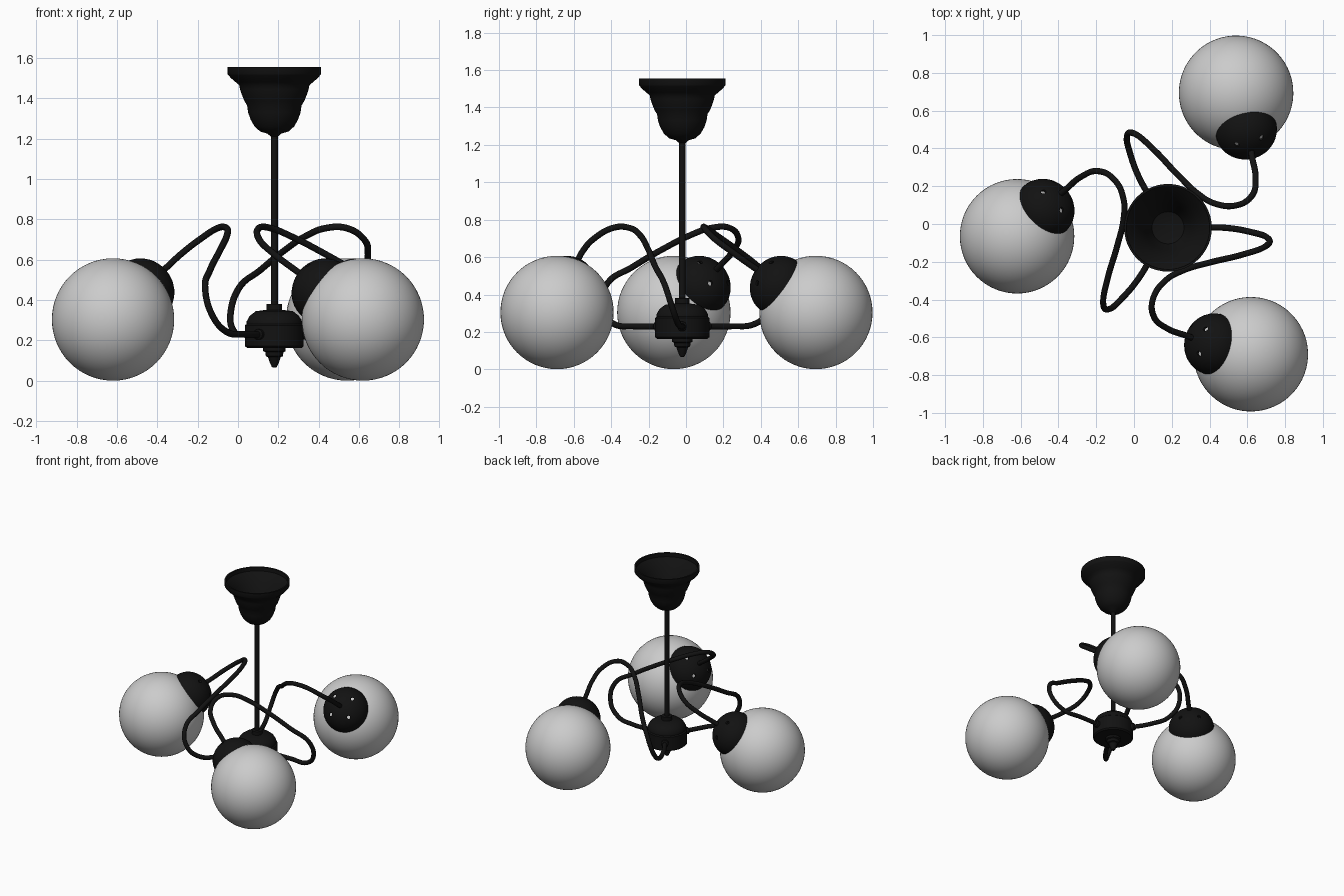
import bpy, bmesh, math
from mathutils import Vector, Matrix

if "Cube" in bpy.data.objects:
    bpy.data.objects.remove(bpy.data.objects["Cube"])

AXIS = Vector((0.18, -0.02, 0))          # vertical axis of the lamp
THIRD = 2 * math.pi / 3

black = bpy.data.materials.new("black_metal")
black.diffuse_color = (0.006, 0.006, 0.006, 1)
black.use_nodes = True
black.node_tree.nodes["Principled BSDF"].inputs["Base Color"].default_value = black.diffuse_color


def add(name, mesh, mat=None, turn=0.0, angle=40):
    ob = bpy.data.objects.new(name, mesh)
    bpy.context.collection.objects.link(ob)
    ob.location = AXIS
    ob.rotation_euler.z = turn
    if mat and not mesh.materials:
        mesh.materials.append(mat)
    bpy.ops.object.select_all(action='DESELECT')
    ob.select_set(True)
    bpy.context.view_layer.objects.active = ob
    bpy.ops.object.shade_smooth_by_angle(angle=math.radians(angle))
    return ob


def lathe(name, profile, segs=48, matrix=Matrix()):
    """Spin an (r, z) profile around z, then place it with matrix."""
    bm = bmesh.new()
    vs = [bm.verts.new((r, 0, z)) for r, z in profile]
    es = [bm.edges.new(p) for p in zip(vs, vs[1:])]
    bmesh.ops.spin(bm, geom=vs + es, cent=(0, 0, 0), axis=(0, 0, 1),
                   angle=2 * math.pi, steps=segs)
    bmesh.ops.remove_doubles(bm, verts=bm.verts, dist=1e-4)
    bmesh.ops.recalc_face_normals(bm, faces=bm.faces)
    bm.transform(matrix)
    me = bpy.data.meshes.new(name)
    bm.to_mesh(me)
    bm.free()
    return me


# Ceiling canopy, a hollow stepped bell
outer = [(.017, 1.21), (.035, 1.225), (.07, 1.235), (.098, 1.26), (.118, 1.295),
         (.13, 1.33), (.135, 1.365), (.148, 1.385), (.162, 1.42), (.17, 1.445),
         (.174, 1.465), (.192, 1.48), (.215, 1.5), (.228, 1.515), (.232, 1.52), (.232, 1.555)]
inner = [(.22, 1.555), (.22, 1.525), (.16, 1.465), (.12, 1.36), (.085, 1.265), (.0, 1.24)]
add("ceiling_canopy", lathe("ceiling_canopy", outer + inner), black)

# Stem
add("stem", lathe("stem", [(0, .34), (.017, .34), (.017, 1.25), (0, 1.25)], 24), black)

# Hub with finial
hub = [(0, .065), (.012, .068), (.022, .09), (.032, .118), (.042, .122), (.045, .142),
       (.055, .147), (.055, .163), (.135, .163), (.145, .172), (.145, .275), (.137, .282),
       (.137, .295), (.122, .322), (.092, .345), (.038, .352), (.038, .38), (0, .382)]
add("hub", lathe("hub", hub), black)

# Arm path, in world positions of the left arm
path = [(.115, -.13, .23), (.03, -.28, .23), (-.06, -.39, .245), (-.13, -.45, .33),
        (-.163, -.42, .46), (-.14, -.29, .545), (-.09, -.12, .645), (-.055, .03, .72),
        (-.055, .13, .755), (-.10, .23, .757), (-.19, .28, .70), (-.28, .25, .63),
        (-.365, .18, .552), (-.42, .135, .505)]
cu = bpy.data.curves.new("arm_path", 'CURVE')
cu.dimensions = '3D'
cu.bevel_depth = .0165
cu.bevel_resolution = 3
cu.resolution_u = 8
cu.use_fill_caps = True
sp = cu.splines.new('BEZIER')
sp.bezier_points.add(len(path) - 1)
for bp, p in zip(sp.bezier_points, path):
    bp.co = Vector(p) - AXIS
    bp.handle_left_type = bp.handle_right_type = 'AUTO'
helper = bpy.data.objects.new("arm_path", cu)
bpy.context.collection.objects.link(helper)
bpy.context.view_layer.update()
arm = bpy.data.meshes.new_from_object(
    helper.evaluated_get(bpy.context.evaluated_depsgraph_get()))
bpy.data.objects.remove(helper)

# Collar where the arm leaves the hub
out = (Vector(path[1]) - Vector(path[0])).normalized()
collar = lathe("collar", [(0, -.02), (.026, -.02), (.026, .035), (.018, .042), (0, .042)], 20,
               Matrix.Translation(Vector(path[0]) - AXIS) @ out.to_track_quat('Z', 'Y').to_matrix().to_4x4())

# Globe shade
globe_pos = Vector((-.799, -.045, .304))
bm = bmesh.new()
bmesh.ops.create_uvsphere(bm, u_segments=64, v_segments=32, radius=.303,
                          matrix=Matrix.Translation(globe_pos))
globe = bpy.data.meshes.new("globe")
bm.to_mesh(globe)
bm.free()

# Domed lamp holder: a thin shell facing up and inward, with vent holes
el, az = math.radians(35), math.radians(45)
tilt = Vector((math.cos(el) * math.cos(az), math.cos(el) * math.sin(az), math.sin(el)))
place = Matrix.Translation(globe_pos) @ tilt.to_track_quat('Z', 'Y').to_matrix().to_4x4()
arc = [math.radians(a) for a in range(0, 91, 9)]
dome = [(.164 * math.cos(a), .25 + .15 * math.sin(a)) for a in arc]
lining = [(.154 * math.cos(a), .25 + .14 * math.sin(a)) for a in reversed(arc)]
dome[-1], lining[0] = (0, .40), (0, .39)
holder = lathe("lamp_holder", dome + lining + dome[:1], 48, place)

bm = bmesh.new()
for k in range(4):
    a = math.radians(45 + 90 * k)
    bmesh.ops.create_cone(bm, cap_ends=True, segments=16, radius1=.012, radius2=.012, depth=.16,
                          matrix=place @ Matrix.Translation((.095 * math.cos(a), .095 * math.sin(a), .38)))
holes = bpy.data.meshes.new("vent_cutter")
bm.to_mesh(holes)
bm.free()

# Three arms around the axis
for i, side in enumerate(("left", "front_right", "back_right")):
    turn = i * THIRD
    add("arm_" + side, arm, black, turn)
    add("collar_" + side, collar, black, turn)
    add("globe_" + side, globe, None, turn)
    cap = add("lamp_holder_" + side, holder, black, turn)
    cutter = bpy.data.objects.new("vent_cutter_" + side, holes)
    bpy.context.collection.objects.link(cutter)
    cutter.location, cutter.rotation_euler.z = AXIS, turn
    cutter.hide_render = True
    cutter.hide_set(True)
    vents = cap.modifiers.new("vents", 'BOOLEAN')
    vents.object = cutter
    vents.solver = 'EXACT'
